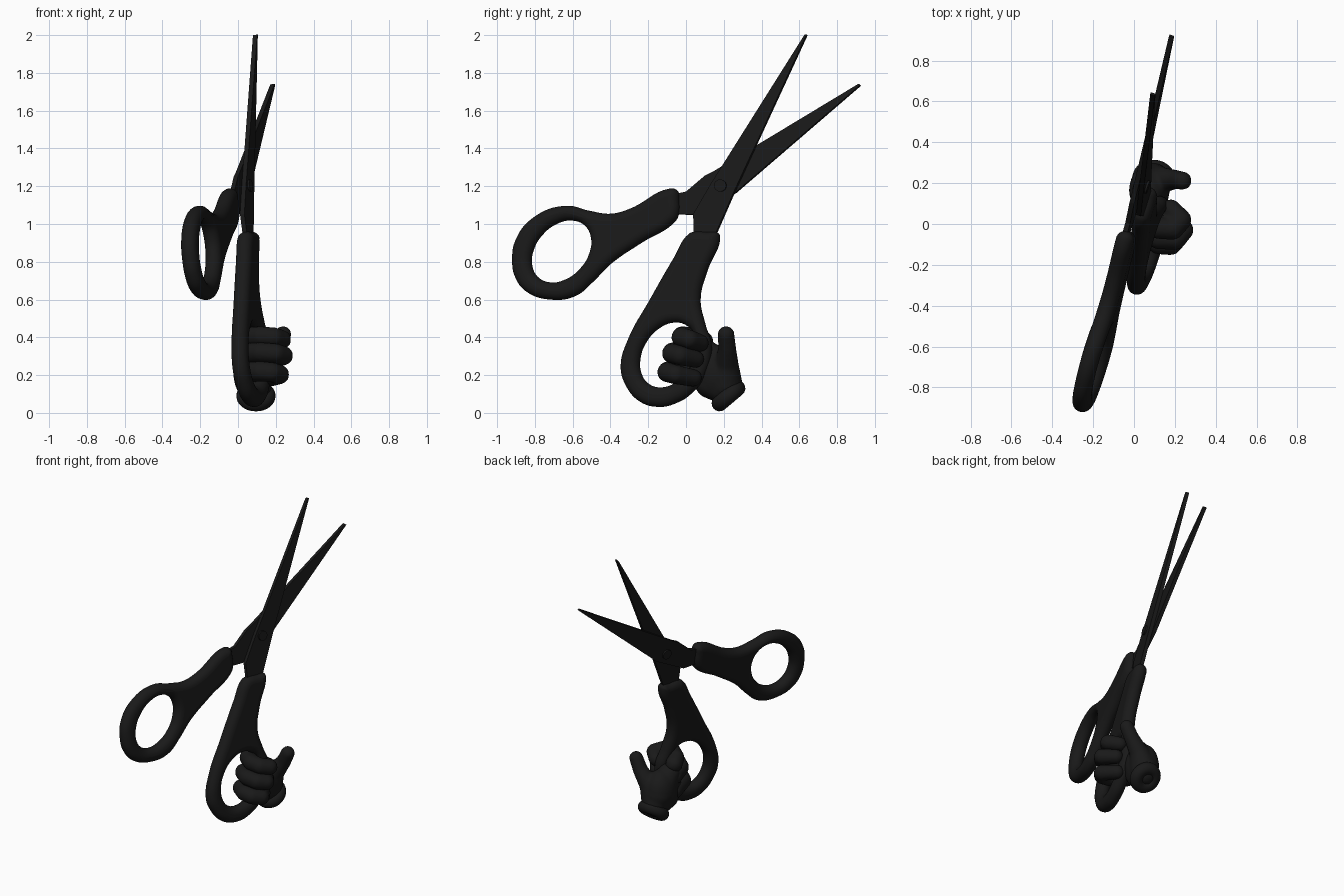
import bpy, bmesh, math
from mathutils import Matrix, Vector

if "Cube" in bpy.data.objects:
    bpy.data.objects.remove(bpy.data.objects["Cube"])

black = bpy.data.materials.new("black")
black.diffuse_color = (0.01, 0.01, 0.01, 1)
black.use_nodes = True
black.node_tree.nodes["Principled BSDF"].inputs["Base Color"].default_value = black.diffuse_color

# Tilted scissor plane: drawn in (y, z), third axis is the plane normal
B, C, A0 = 0.309, -0.12, 0.122
n = Vector((1, -B, -C)).normalized()
PLANE = Matrix(((B, C, n.x, A0), (1, 0, n.y, 0), (0, 1, n.z, 0), (0, 0, 0, 1)))


def add(name, mesh, smooth=True):
    ob = bpy.data.objects.new(name, mesh)
    bpy.context.collection.objects.link(ob)
    mesh.materials.clear()
    mesh.materials.append(black)
    if smooth:
        bpy.ops.object.select_all(action='DESELECT')
        bpy.context.view_layer.objects.active = ob
        ob.select_set(True)
        bpy.ops.object.shade_smooth_by_angle(angle=math.radians(40))
    return ob


def evaluated_mesh(ob):
    dg = bpy.context.evaluated_depsgraph_get()
    dg.update()
    mesh = bpy.data.meshes.new_from_object(ob.evaluated_get(dg))
    bpy.data.objects.remove(ob)
    return mesh


def handle(name, outline, hole, offset):
    """Rounded grip: filled outline with an oval finger hole."""
    cy, cz, major, minor, tilt = hole
    t = math.radians(tilt)
    oval = []
    for i in range(12):
        a = i * math.tau / 12
        p, q = major * math.cos(a), minor * math.sin(a)
        oval.append((cy + p * math.cos(t) - q * math.sin(t),
                     cz + p * math.sin(t) + q * math.cos(t)))
    cu = bpy.data.curves.new(name, 'CURVE')
    cu.dimensions, cu.fill_mode = '2D', 'BOTH'
    cu.bevel_depth, cu.offset, cu.bevel_resolution = 0.044, -0.044, 5
    cu.resolution_u = 8
    for pts in (outline, oval):
        sp = cu.splines.new('BEZIER')
        sp.bezier_points.add(len(pts) - 1)
        for bp, (y, z) in zip(sp.bezier_points, pts):
            bp.co = (y, z, 0)
            bp.handle_left_type = bp.handle_right_type = 'AUTO'
        sp.use_cyclic_u = True
    ob = bpy.data.objects.new(name, cu)
    bpy.context.collection.objects.link(ob)
    mesh = evaluated_mesh(ob)
    mesh.transform(PLANE @ Matrix.Translation((0, 0, offset)))
    add(name, mesh)


def blade(name, pts, offset, thick=0.024):
    """Flat steel blade with its tang."""
    bm = bmesh.new()
    f = bm.faces.new([bm.verts.new((y, z, offset - thick / 2)) for y, z in pts])
    ext = bmesh.ops.extrude_face_region(bm, geom=[f])
    bmesh.ops.translate(bm, vec=(0, 0, thick),
                        verts=[v for v in ext['geom'] if isinstance(v, bmesh.types.BMVert)])
    bmesh.ops.recalc_face_normals(bm, faces=bm.faces)
    bm.transform(PLANE)
    mesh = bpy.data.meshes.new(name)
    bm.to_mesh(mesh)
    add(name, mesh, False)


def blob(name, chains, ellipsoids=(), voxel=0.011):
    """Soft glove piece: sphere chains and ellipsoids fused by remeshing."""
    bm = bmesh.new()

    def ball(co, size):
        bmesh.ops.create_icosphere(bm, subdivisions=3, radius=1,
                                   matrix=Matrix.Translation(co) @ Matrix.Diagonal((*size, 1)))
    for pts in chains:
        for p, q in zip(pts, pts[1:]):
            for i in range(9):
                x, y, z, r = Vector(p).lerp(Vector(q), i / 8)
                ball((x, y, z), (r, r, r))
    for co, size in ellipsoids:
        ball(co, size)
    mesh = bpy.data.meshes.new(name)
    bm.to_mesh(mesh)
    ob = add(name, mesh, False)
    m = ob.modifiers.new("fuse", 'REMESH')
    m.mode, m.voxel_size = 'VOXEL', voxel
    s = ob.modifiers.new("soften", 'SMOOTH')
    s.factor, s.iterations = 0.5, 4
    add(name, evaluated_mesh(ob))


# Grips
handle("rear_handle",
       [(-.92, .80), (-.90, .92), (-.80, 1.04), (-.635, 1.097), (-.51, 1.07), (-.40, 1.055),
        (-.30, 1.08), (-.09, 1.187), (-.05, 1.18), (-.037, 1.12), (-.04, 1.055), (-.06, 1.015),
        (-.24, .90), (-.40, .79), (-.50, .69), (-.587, .62), (-.715, .60), (-.85, .645), (-.905, .72)],
       (-.66, .855, .184, .135, 48), -0.005)
handle("lower_handle",
       [(-.34, .245), (-.30, .39), (-.19, .59), (-.058, .82), (.02, .945), (.05, .957), (.12, .955),
        (.175, .95), (.183, .92), (.116, .75), (.08, .60), (.106, .468), (.138, .36), (.116, .22),
        (.03, .10), (-.05, .05), (-.138, .03), (-.243, .06), (-.317, .15)],
       (-.09, .305, .184, .135, 58), 0.014)

# Blades and pivot screw
blade("upper_blade", [(.645, 2.0), (.635, 2.0), (.138, 1.21), (.045, 1.05), (.05, .88),
                      (.15, .88), (.165, .95), (.26, 1.167)], 0.013)
blade("lower_blade", [(.92, 1.735), (.912, 1.742), (.143, 1.278), (.10, 1.257), (0, 1.172),
                      (-.10, 1.15), (-.10, 1.055), (.04, 1.05), (.26, 1.167)], -0.013)
bm = bmesh.new()
bmesh.ops.create_cone(bm, cap_ends=True, segments=24, radius1=0.032, radius2=0.032, depth=0.07,
                      matrix=PLANE @ Matrix.Translation((.19, 1.20, 0)))
screw = bpy.data.meshes.new("pivot_screw")
bm.to_mesh(screw)
add("pivot_screw", screw)

# Gloved hand: palm with thumb
blob("palm_and_thumb",
     [[(.09, .21, .15, .09), (.13, .215, .25, .065), (.20, .218, .34, .048), (.238, .212, .415, .045)],
      [(.09, .21, .12, .075), (.07, .13, .16, .085), (.06, .08, .22, .07)],
      [(.08, .19, .2, .10), (.055, .11, .31, .075)]],
     [((.075, .165, .21), (.10, .12, .15))])

# Three curled fingers through the ring
for name, z, dy, dx in (("index_finger", .40, .05, -.01), ("middle_finger", .315, .0, 0),
                        ("little_finger", .215, -.025, -.02)):
    blob(name, [[(.03, .09, z - .02, .055), (.05, -.01 + dy, z, .055),
                 (.12, -.07 + dy, z + .005, .054), (.20 + dx, -.075 + dy, z, .053),
                 (.24 + dx, -.03 + dy, z - .012, .052), (.19 + dx, .05 + dy * .5, z - .03, .047)]])

# Rolled cuff at the wrist
bpy.ops.mesh.primitive_torus_add(major_radius=0.062, minor_radius=0.042, major_segments=40,
                                 minor_segments=16, location=(.095, .225, .09),
                                 rotation=(math.radians(40), 0, 0))
cuff = bpy.context.object
cuff.name = "glove_cuff"
cuff.data.materials.append(black)
bpy.ops.object.shade_smooth_by_angle(angle=math.radians(60))
bpy.ops.mesh.primitive_uv_sphere_add(radius=1, location=(.095, .225, .09), scale=(.065, .065, .03),
                                     rotation=(math.radians(40), 0, 0))
end = bpy.context.object
end.name = "wrist_end"
end.data.materials.append(black)
bpy.ops.object.shade_smooth_by_angle(angle=math.radians(60))
